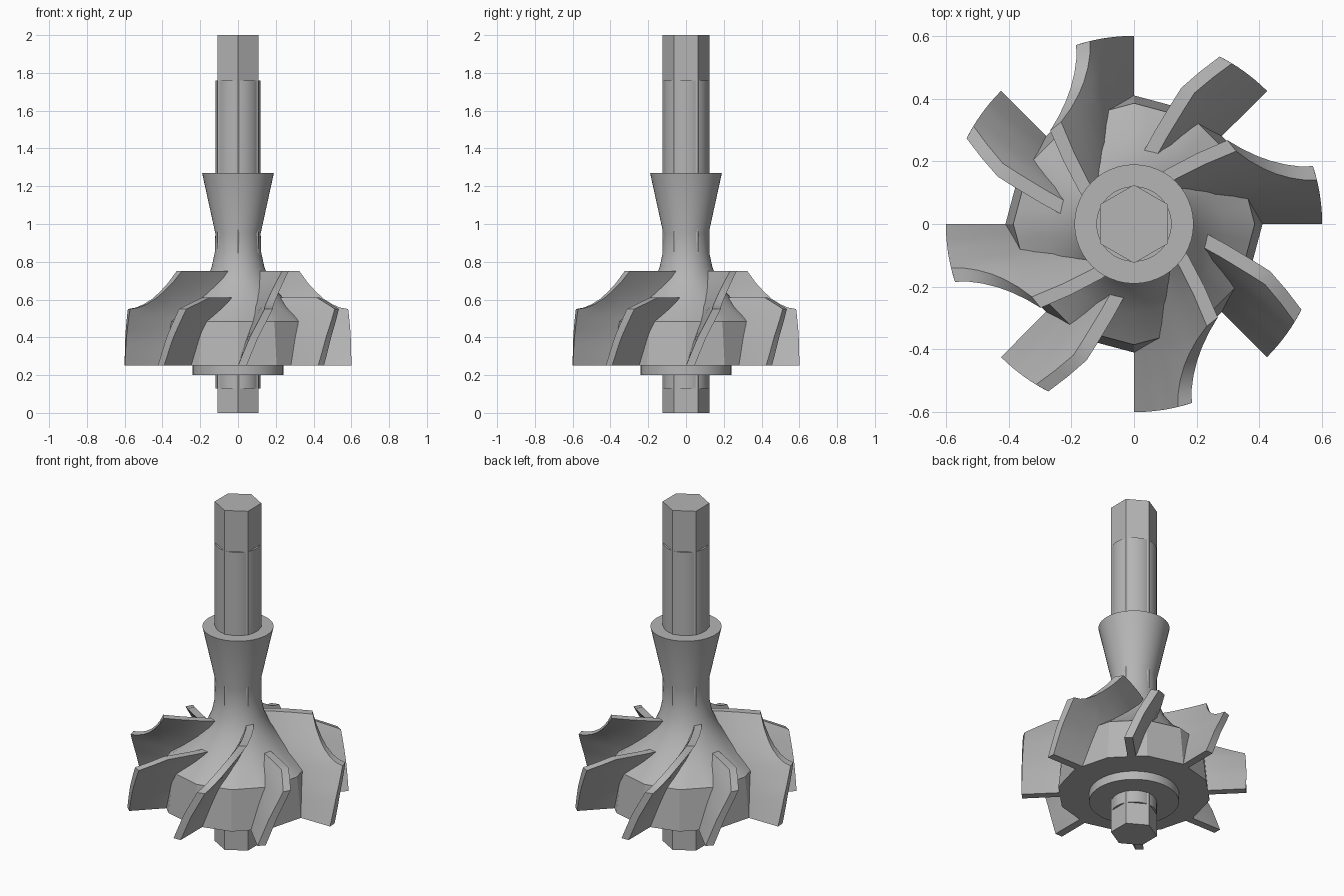
import bpy, bmesh, math

if "Cube" in bpy.data.objects:
    bpy.data.objects.remove(bpy.data.objects["Cube"])

steel = bpy.data.materials.new("grey_steel")
steel.diffuse_color = (0.46, 0.46, 0.46, 1)
steel.use_nodes = True
steel.node_tree.nodes["Principled BSDF"].inputs["Base Color"].default_value = steel.diffuse_color


def finish(name, bm, angle=30):
    bmesh.ops.recalc_face_normals(bm, faces=bm.faces)
    me = bpy.data.meshes.new(name)
    bm.to_mesh(me)
    bm.free()
    me.materials.append(steel)
    ob = bpy.data.objects.new(name, me)
    bpy.context.collection.objects.link(ob)
    bpy.ops.object.select_all(action='DESELECT')
    ob.select_set(True)
    bpy.context.view_layer.objects.active = ob
    bpy.ops.object.shade_smooth_by_angle(angle=math.radians(angle))
    return ob


def lathe(name, profile, segs=48, start=0.0, angle=30, facet=None):
    """Spin (radius, z) rings; facet(z) blends each ring from round (0) to 12-sided (1)."""
    bm = bmesh.new()
    rings = []
    for r, z in profile:
        ring = []
        for i in range(segs):
            a = start + 2 * math.pi * i / segs
            f = facet(z) if facet else 0
            half = math.pi / 12
            poly = math.cos(half) / math.cos(a % (2 * half) - half)
            rr = r * (1 + f * (poly - 1))
            ring.append(bm.verts.new((rr * math.cos(a), rr * math.sin(a), z)))
        rings.append(ring)
    for lo, hi in zip(rings, rings[1:]):
        for i in range(segs):
            j = (i + 1) % segs
            bm.faces.new((lo[i], lo[j], hi[j], hi[i]))
    bm.faces.new(rings[0])
    bm.faces.new(rings[-1])
    return finish(name, bm, angle)


def interp(table, x):
    if x <= table[0][0]:
        return table[0][1]
    for (x0, y0), (x1, y1) in zip(table, table[1:]):
        if x <= x1:
            return y0 + (y1 - y0) * (x - x0) / (x1 - x0)
    return table[-1][1]


# Backward lean of the blades in degrees against height, at radius 0.4
LEAN = [(0.25, 0), (0.4, 7), (0.55, 16), (0.65, 25), (0.75, 35.5)]
THICK = 0.045


def blade(name, base, top):
    """Twisted blade: top is its (radius, height) upper edge."""
    bm = bmesh.new()
    steps = 8
    sides = []
    for offset in (0, THICK):
        grid = []
        for r, zt in top:
            col = []
            for k in range(steps + 1):
                z = 0.25 + (zt - 0.25) * k / steps
                lean = math.radians(interp(LEAN, z)) * (0.4 / r) ** 0.4
                a = base + lean + offset / r
                col.append(bm.verts.new((r * math.cos(a), r * math.sin(a), z)))
            grid.append(col)
        sides.append(grid)
    a, b = sides
    n = len(top) - 1
    for i in range(n):
        for k in range(steps):
            for g in sides:
                bm.faces.new((g[i][k], g[i + 1][k], g[i + 1][k + 1], g[i][k + 1]))
        for k in (0, steps):  # lower and upper edges
            bm.faces.new((a[i][k], a[i + 1][k], b[i + 1][k], b[i][k]))
    for k in range(steps):  # inner and outer ends
        for i in (0, n):
            bm.faces.new((a[i][k], a[i][k + 1], b[i][k + 1], b[i][k]))
    return finish(name, bm, 28)


# Shaft: hexagonal bar with a round sleeve around it
lathe("hex_shaft", [(0.125, 0), (0.125, 2)], 6, math.pi / 2)
lathe("round_sleeve", [(0.12, 0.13), (0.12, 1.76)])
lathe("washer", [(0.24, 0.2), (0.24, 0.25)])

# Hub: 12-sided skirt flowing into a round neck and a flared collar
lathe("hub", [(0.41, 0.25), (0.385, 0.485), (0.285, 0.56), (0.22, 0.63),
              (0.17, 0.70), (0.14, 0.77), (0.123, 0.85), (0.12, 0.95), (0.19, 1.27)],
      angle=22, facet=lambda z: interp([(0.485, 1), (0.63, 0)], z))

# Four tall blades alternating with four short ones
TALL = [(0.12, 0.75), (0.2, 0.75), (0.3, 0.75), (0.4, 0.75), (0.42, 0.69),
        (0.45, 0.64), (0.48, 0.605), (0.52, 0.575), (0.56, 0.557), (0.6, 0.55)]
SHORT = [(0.14, 0.61), (0.2, 0.61), (0.3, 0.61), (0.4, 0.61), (0.46, 0.61),
         (0.53, 0.58), (0.6, 0.55)]
for q in range(4):
    turn = q * math.pi / 2
    blade(f"tall_blade_{q + 1}", turn, TALL)
    blade(f"short_blade_{q + 1}", turn + math.pi / 4, SHORT)
